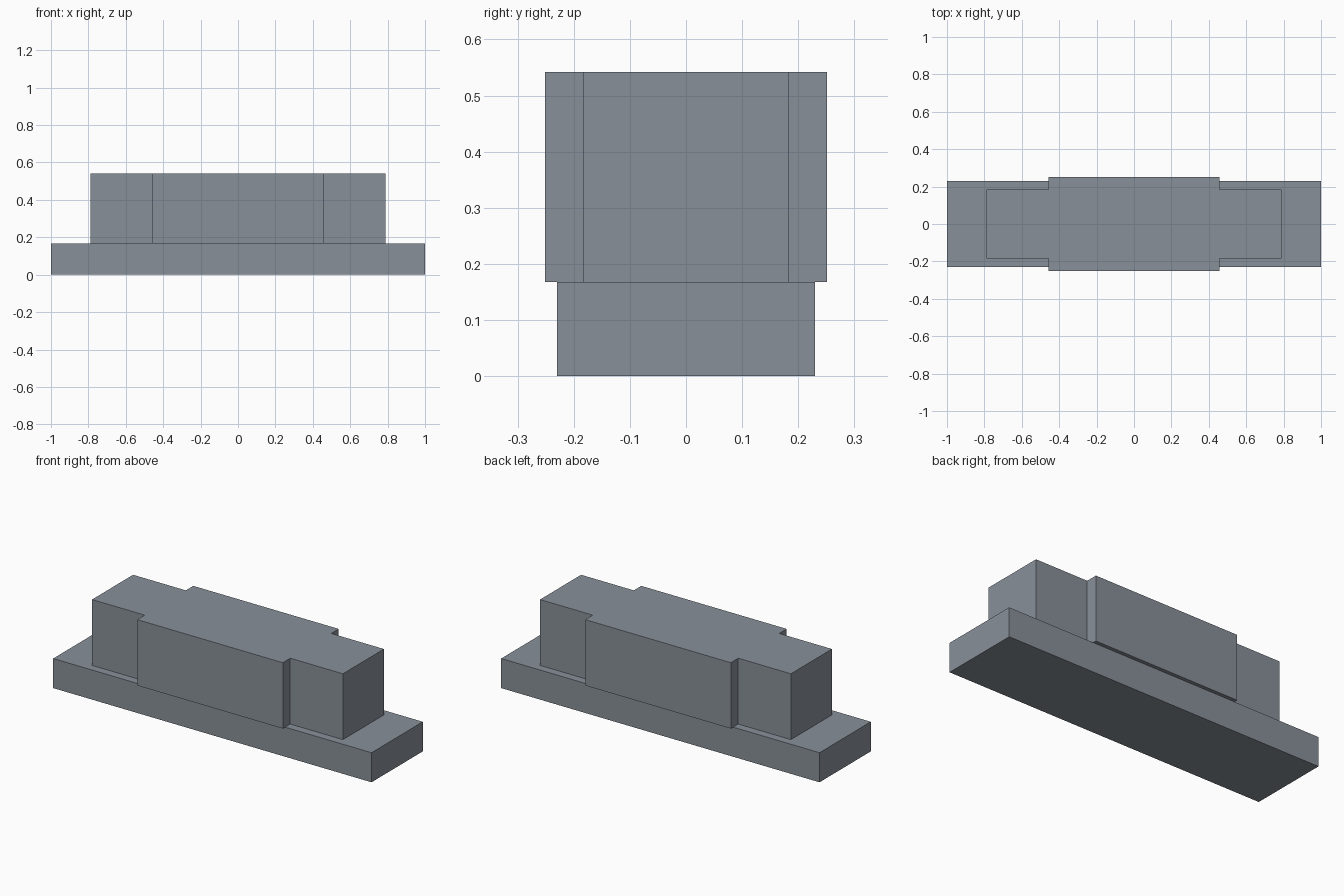
import bpy
import bmesh

if "Cube" in bpy.data.objects:
    bpy.data.objects.remove(bpy.data.objects["Cube"])

# One painted-metal colour
mat = bpy.data.materials.new("slate_grey")
mat.diffuse_color = (0.25, 0.28, 0.32, 1.0)
mat.use_nodes = True
mat.node_tree.nodes["Principled BSDF"].inputs["Base Color"].default_value = mat.diffuse_color


def extrude_outline(name, quarter, z0, z1):
    """Mirror a quarter outline (+x, +y; counter-clockwise) and extrude it upward."""
    back = quarter + [(-x, y) for x, y in reversed(quarter)]
    outline = back + [(-x, -y) for x, y in back]
    bm = bmesh.new()
    base = bm.faces.new([bm.verts.new((x, y, z0)) for x, y in outline])
    top = bmesh.ops.extrude_face_region(bm, geom=[base], use_keep_orig=True)["geom"]
    bmesh.ops.translate(bm, vec=(0, 0, z1 - z0),
                        verts=[v for v in top if isinstance(v, bmesh.types.BMVert)])
    bmesh.ops.recalc_face_normals(bm, faces=bm.faces)
    mesh = bpy.data.meshes.new(name)
    bm.to_mesh(mesh)
    bm.free()
    mesh.materials.append(mat)
    obj = bpy.data.objects.new(name, mesh)
    bpy.context.collection.objects.link(obj)
    return obj


# Flat rectangular plinth
extrude_outline("base_plate", [(1.0, 0.23)], 0.0, 0.168)

# Upper block: narrow ends, wider middle overhanging the plinth
extrude_outline("upper_block",
                [(0.788, 0.184), (0.457, 0.184), (0.457, 0.251)], 0.168, 0.542)
